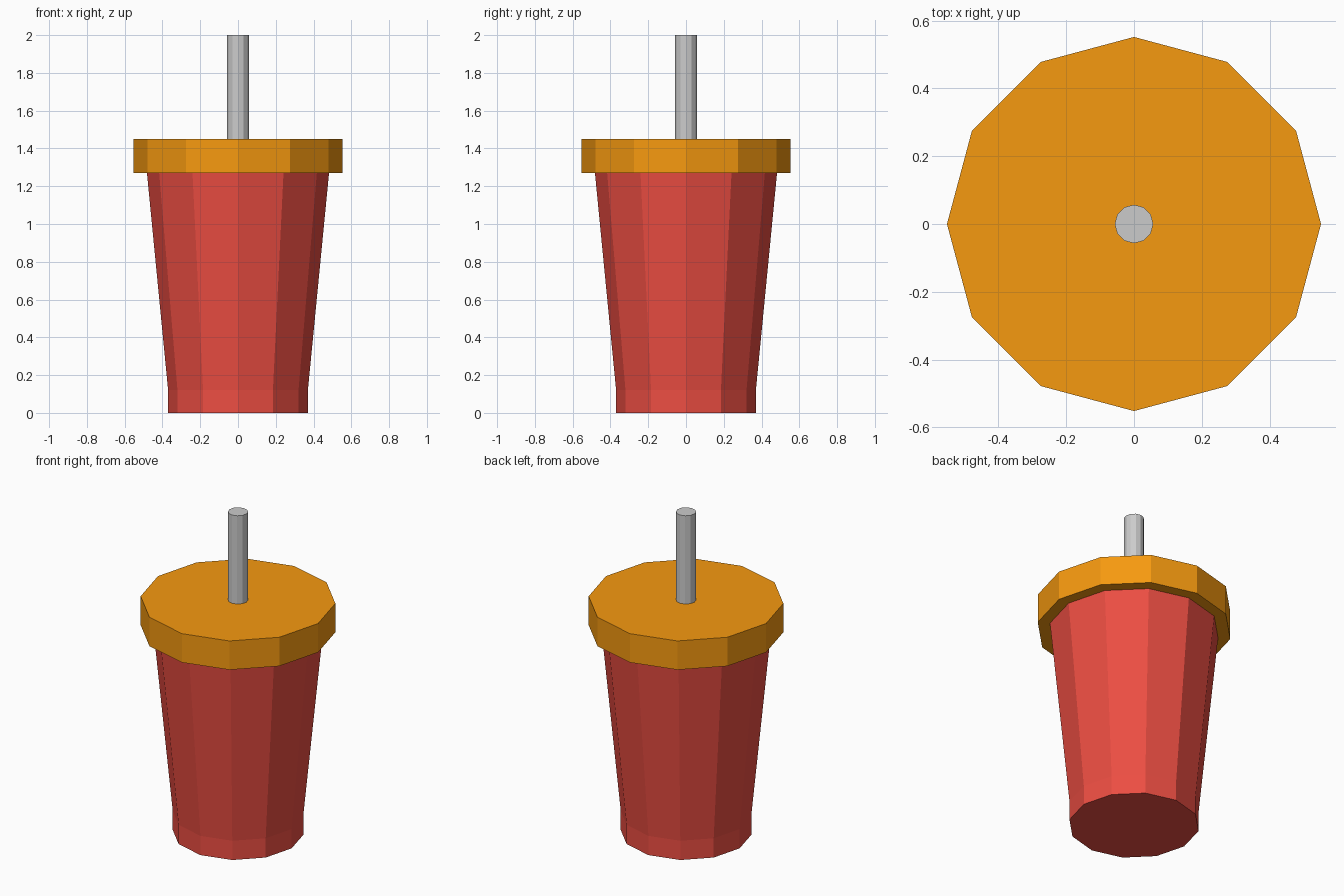
import bpy, bmesh, math

if "Cube" in bpy.data.objects:
    bpy.data.objects.remove(bpy.data.objects["Cube"])

SIDES = 12


def material(name, rgb):
    mat = bpy.data.materials.new(name)
    mat.diffuse_color = (*rgb, 1)
    mat.use_nodes = True
    mat.node_tree.nodes["Principled BSDF"].inputs["Base Color"].default_value = mat.diffuse_color
    return mat


def turned(name, profile, mat=None):
    """Flat-sided closed solid from (radius, height) rings, bottom to top."""
    bm = bmesh.new()
    rings = []
    for r, z in profile:
        angles = [2 * math.pi * i / SIDES for i in range(SIDES)]
        rings.append([bm.verts.new((r * math.cos(a), r * math.sin(a), z)) for a in angles])
    for low, high in zip(rings, rings[1:]):
        for i in range(SIDES):
            j = (i + 1) % SIDES
            bm.faces.new((low[i], low[j], high[j], high[i]))
    bm.faces.new(rings[0][::-1])
    bm.faces.new(rings[-1])
    mesh = bpy.data.meshes.new(name)
    bm.to_mesh(mesh)
    bm.free()
    obj = bpy.data.objects.new(name, mesh)
    bpy.context.collection.objects.link(obj)
    if mat:
        mesh.materials.append(mat)
    return obj


red = material("red", (0.84, 0.075, 0.055))
orange = material("orange", (0.92, 0.32, 0.005))

# Cup with a short straight foot and flared wall
turned("cup", [(0.37, 0), (0.37, 0.12), (0.482, 1.27)], red)

# Overhanging lid
turned("lid", [(0.552, 1.27), (0.552, 1.45)], orange)

# Straw, set into the lid
turned("straw", [(0.057, 1.44), (0.057, 2.0)])
